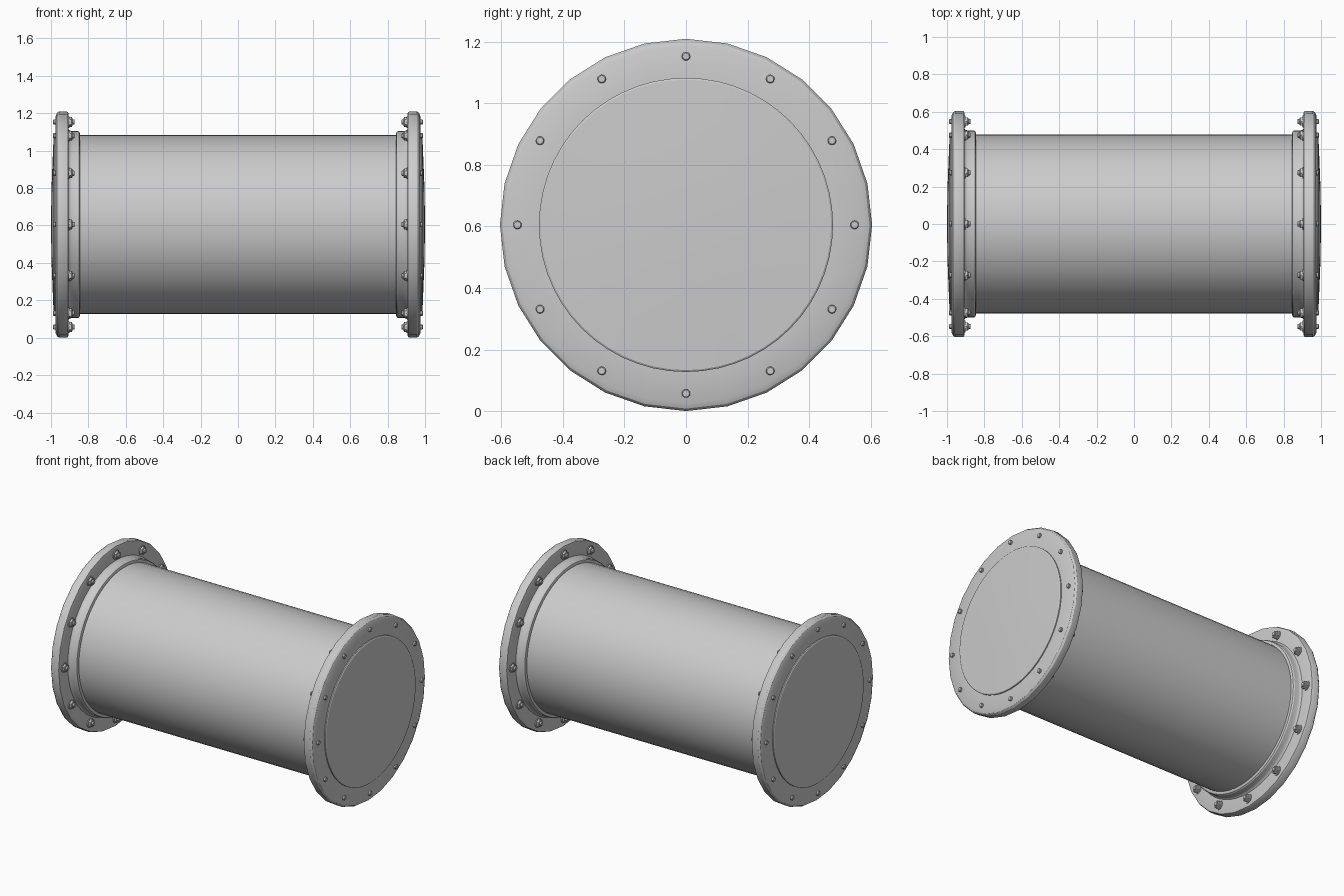
import bpy, bmesh
from math import sin, cos, tau, radians

if "Cube" in bpy.data.objects:
    bpy.data.objects.remove(bpy.data.objects["Cube"])

AXIS_Z = 0.605   # height of the pipe axis


def revolve(bm, profile, sides, cy=0.0, cz=AXIS_Z):
    """Spin (x, radius) points around an axis parallel to x."""
    rings = []
    for x, r in profile:
        if r == 0:
            rings.append([bm.verts.new((x, cy, cz))] * sides)
        else:
            rings.append([bm.verts.new((x, cy + r * sin(tau * i / sides),
                                        cz + r * cos(tau * i / sides)))
                          for i in range(sides)])
    for a, b in zip(rings, rings[1:]):
        for i in range(sides):
            j = (i + 1) % sides
            bm.faces.new(list(dict.fromkeys((a[i], a[j], b[j], b[i]))))


def finish(name, bm, mirror=True):
    bmesh.ops.recalc_face_normals(bm, faces=bm.faces)
    mesh = bpy.data.meshes.new(name)
    bm.to_mesh(mesh)
    bm.free()
    ob = bpy.data.objects.new(name, mesh)
    bpy.context.collection.objects.link(ob)
    bpy.ops.object.select_all(action='DESELECT')
    bpy.context.view_layer.objects.active = ob
    ob.select_set(True)
    bpy.ops.object.shade_smooth_by_angle(angle=radians(30))
    if mirror:
        ob.modifiers.new("Mirror", 'MIRROR').use_clip = False
    return ob


def lathe(name, profile, sides, mirror=True):
    bm = bmesh.new()
    revolve(bm, profile, sides)
    return finish(name, bm, mirror)


# Main pipe, running between the flanges
lathe("pipe", [(-0.93, 0), (-0.93, 0.478), (0.93, 0.478), (0.93, 0)], 56, False)

# Rounded collar behind each flange
lathe("collar", [(0.845, 0.47), (0.845, 0.487), (0.848, 0.495), (0.856, 0.5),
                 (0.89, 0.5), (0.899, 0.503), (0.907, 0.51), (0.912, 0.47)], 56)

# Bevelled flange discs
lathe("flange", [(0.906, 0.46), (0.906, 0.592), (0.909, 0.601), (0.917, 0.605),
                 (0.956, 0.605), (0.968, 0.597), (0.975, 0.58), (0.975, 0.46)], 28)

# Shallow domed end caps, seated in the flanges
lathe("end_cap", [(0.94, 0.478), (0.982, 0.478), (0.986, 0.472), (0.991, 0.35),
                  (0.997, 0.2), (1.0, 0)], 56)

# Ring of twelve bolts with hexagonal nuts and washers on the inner face
bolts, nuts, washers = bmesh.new(), bmesh.new(), bmesh.new()
for k in range(12):
    a = tau * k / 12
    cy, cz = 0.548 * sin(a), AXIS_Z + 0.548 * cos(a)
    revolve(bolts, [(0.874, 0), (0.874, 0.011), (0.877, 0.014),
                    (0.985, 0.014), (0.988, 0.011), (0.988, 0)], 12, cy, cz)
    revolve(nuts, [(0.886, 0), (0.886, 0.022), (0.889, 0.026),
                   (0.904, 0.026), (0.904, 0)], 6, cy, cz)
    revolve(washers, [(0.901, 0), (0.901, 0.031), (0.908, 0.031), (0.908, 0)],
            16, cy, cz)
finish("bolts", bolts)
finish("nuts", nuts)
finish("washers", washers)
